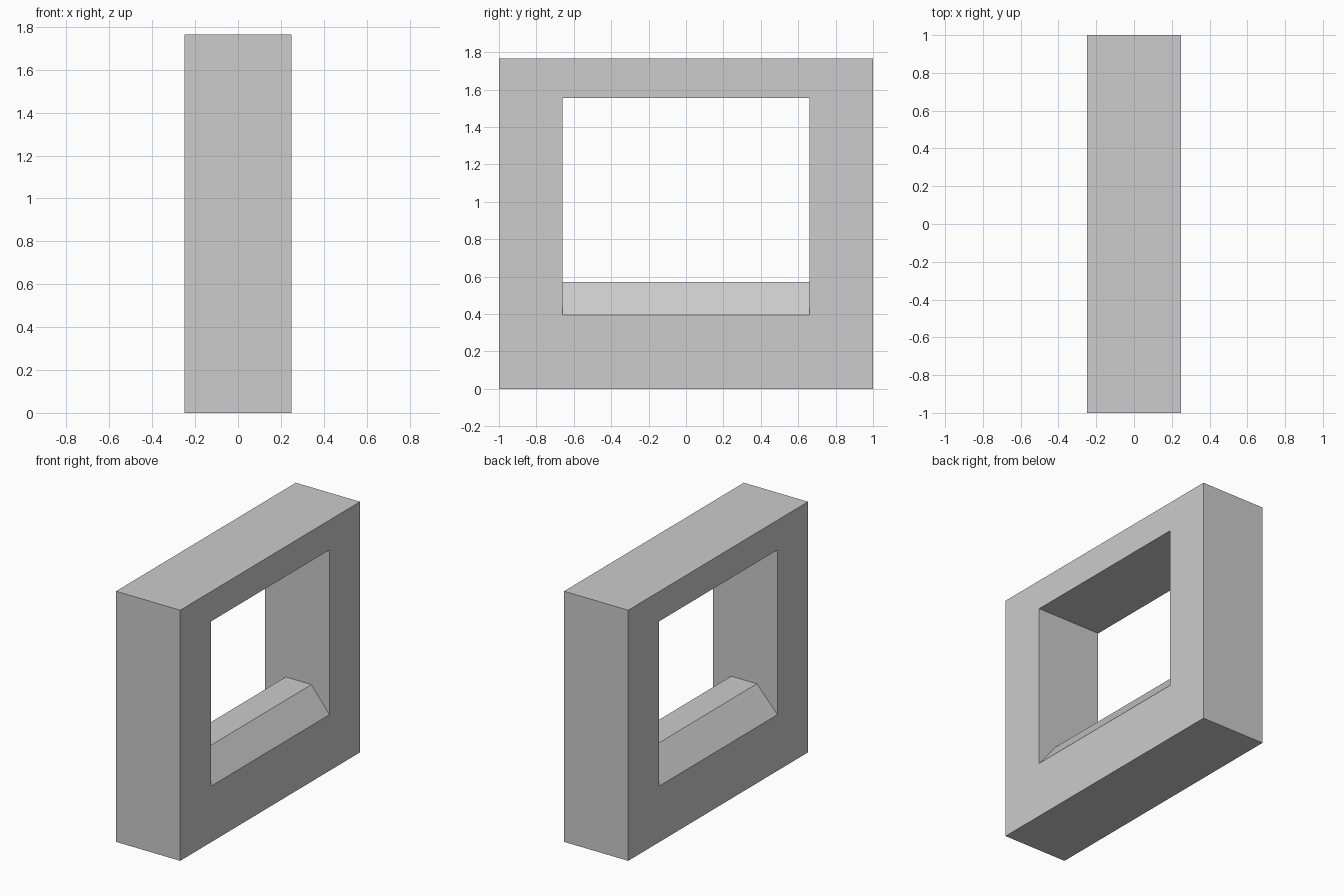
import bpy
import bmesh

cube = bpy.data.objects.get("Cube")
if cube:
    bpy.data.objects.remove(cube, do_unlink=True)

HALF_X, HALF_Y, HEIGHT = 0.25, 1.0, 1.765
OPEN_Y, OPEN_LOW, OPEN_HIGH = 0.66, 0.395, 1.555
SILL_TOP = 0.57

grey = bpy.data.materials.new("plain grey")
grey.use_nodes = True
colour = (0.604, 0.604, 0.604, 1)
grey.diffuse_color = colour
grey.node_tree.nodes["Principled BSDF"].inputs["Base Color"].default_value = colour


def loft(name, rings, closed=False):
    """Join rings of points with quads; cap the ends unless the rings form a loop."""
    bm = bmesh.new()
    loops = [[bm.verts.new(p) for p in ring] for ring in rings]
    pairs = list(zip(loops, loops[1:]))
    if closed:
        pairs.append((loops[-1], loops[0]))
    else:
        bm.faces.new(loops[0])
        bm.faces.new(loops[-1])
    for a, b in pairs:
        for i in range(len(a)):
            j = (i + 1) % len(a)
            bm.faces.new((a[i], a[j], b[j], b[i]))
    bmesh.ops.recalc_face_normals(bm, faces=bm.faces)
    mesh = bpy.data.meshes.new(name)
    bm.to_mesh(mesh)
    bm.free()
    mesh.materials.append(grey)
    obj = bpy.data.objects.new(name, mesh)
    bpy.context.collection.objects.link(obj)
    return obj


def rectangle(x, half_y, low, high):
    return [(x, -half_y, low), (x, half_y, low), (x, half_y, high), (x, -half_y, high)]


# Thick rectangular frame around an opening
outer = (HALF_Y, 0, HEIGHT)
inner = (OPEN_Y, OPEN_LOW, OPEN_HIGH)
loft("window_frame", [rectangle(HALF_X, *outer), rectangle(HALF_X, *inner),
                      rectangle(-HALF_X, *inner), rectangle(-HALF_X, *outer)], closed=True)

# Flat-topped sill that slopes down to both faces of the frame
profile = [(-HALF_X, OPEN_LOW), (HALF_X, OPEN_LOW), (0.11, SILL_TOP), (-0.09, SILL_TOP)]
loft("sloped_sill", [[(x, y, z) for x, z in profile] for y in (-OPEN_Y, OPEN_Y)])
